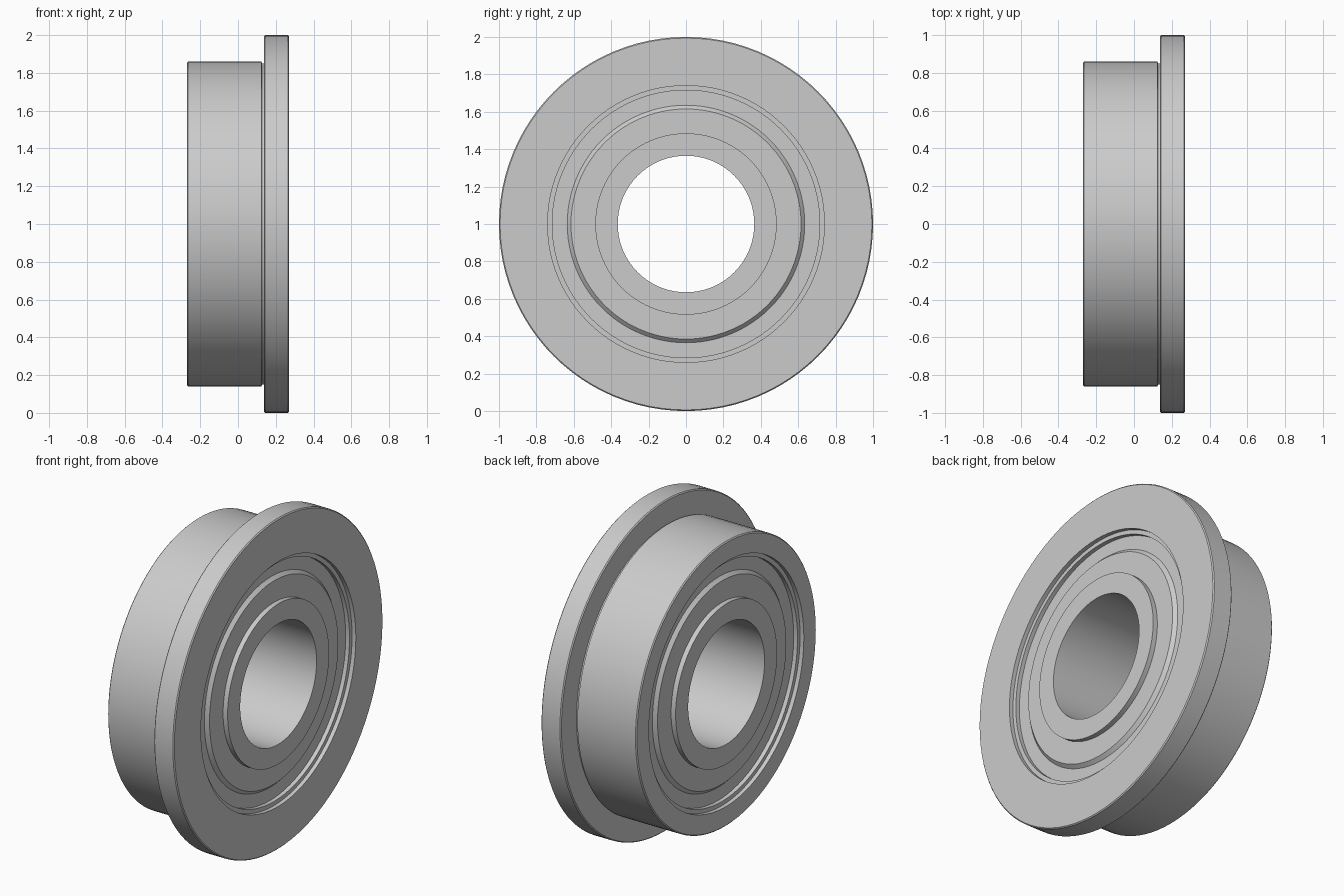
import bpy
import bmesh
from math import cos, sin, tau, radians

cube = bpy.data.objects.get("Cube")
if cube:
    bpy.data.objects.remove(cube, do_unlink=True)

SEGMENTS = 96
HALF = 0.27      # half the width along the axle
EDGE = 0.006     # tiny chamfer on outer corners

steel = bpy.data.materials.new("steel grey")
steel.use_nodes = True
GREY = (0.6, 0.6, 0.6, 1)
steel.diffuse_color = GREY
steel.node_tree.nodes["Principled BSDF"].inputs["Base Color"].default_value = GREY


def lathe(name, profile):
    """Revolve a closed (x, radius) profile about the x axis."""
    bm = bmesh.new()
    rings = []
    for i in range(SEGMENTS):
        a = tau * i / SEGMENTS
        rings.append([bm.verts.new((x, r * cos(a), 1 + r * sin(a))) for x, r in profile])
    n = len(profile)
    for i, ring in enumerate(rings):
        after = rings[(i + 1) % SEGMENTS]
        for j in range(n):
            k = (j + 1) % n
            bm.faces.new((ring[j], ring[k], after[k], after[j]))
    bmesh.ops.recalc_face_normals(bm, faces=bm.faces)
    mesh = bpy.data.meshes.new(name)
    bm.to_mesh(mesh)
    bm.free()
    mesh.materials.append(steel)
    obj = bpy.data.objects.new(name, mesh)
    bpy.context.collection.objects.link(obj)
    bpy.ops.object.select_all(action="DESELECT")
    obj.select_set(True)
    bpy.context.view_layer.objects.active = obj
    bpy.ops.object.shade_smooth_by_angle(angle=radians(30))
    return obj


# Outer race: body, relief groove, flange, and a stepped seat on both sides
lathe("flanged_outer_race", [
    (-HALF, 0.74), (-HALF, 0.86 - EDGE), (-HALF + EDGE, 0.86),
    (0.124, 0.86), (0.128, 0.85), (0.137, 0.85),
    (0.137, 1 - EDGE), (0.137 + EDGE, 1), (HALF - EDGE, 1), (HALF, 1 - EDGE),
    (HALF, 0.74), (0.245, 0.74), (0.245, 0.715), (0.2, 0.715),
    (-0.2, 0.715), (-0.245, 0.715), (-0.245, 0.74),
])

# Inner race with the bore
lathe("inner_race", [
    (-HALF, 0.365), (-HALF, 0.485), (HALF, 0.485), (HALF, 0.365),
])

# Dished shields closing both sides
for side, name in ((1, "right_shield"), (-1, "left_shield")):
    lathe(name, [(side * x, r) for x, r in (
        (0.2, 0.715), (0.22, 0.715), (0.22, 0.635), (0.24, 0.615),
        (0.24, 0.485), (0.2, 0.485),
    )])
